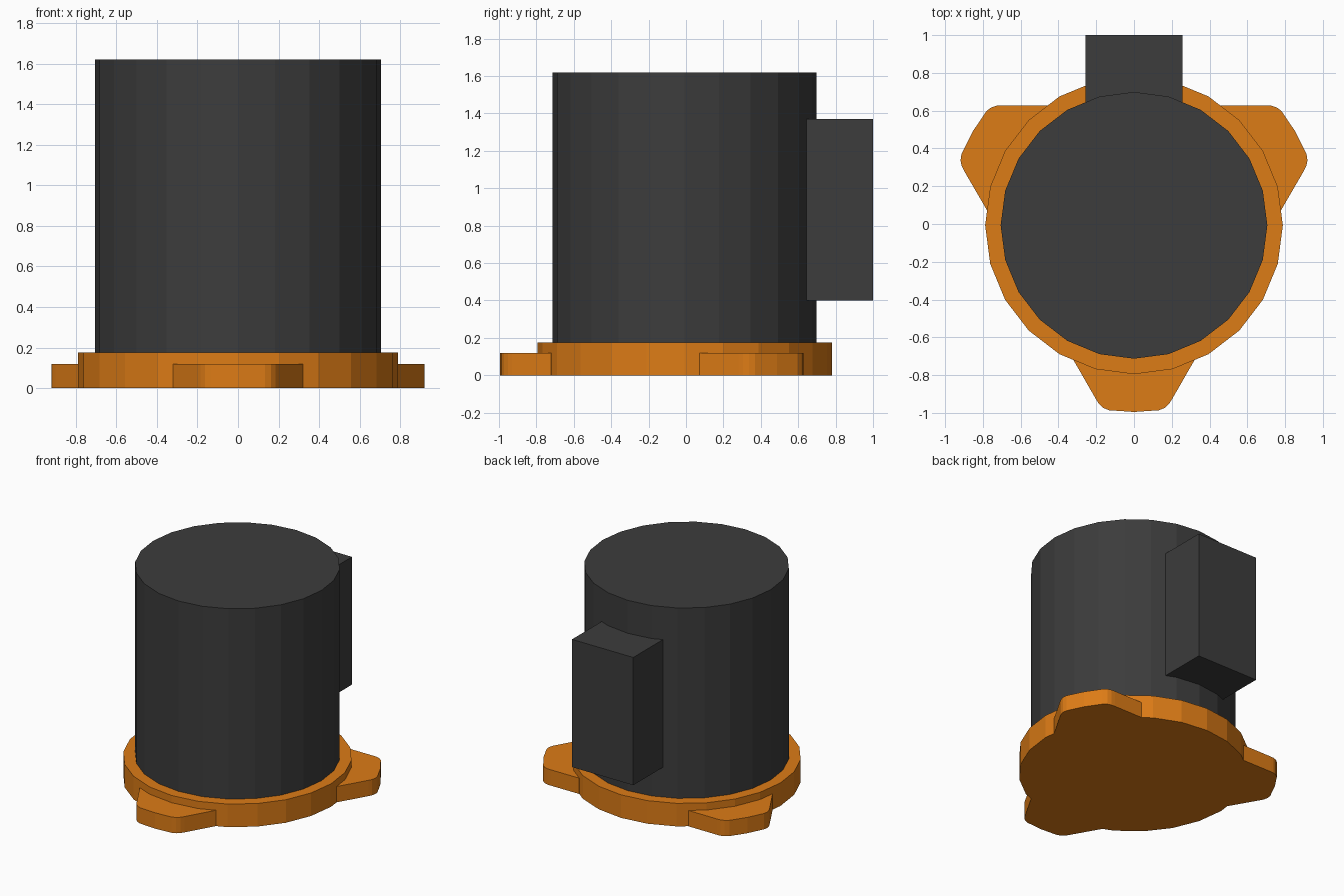
import bpy, bmesh
from math import sin, cos, radians
from mathutils import Matrix, Vector

if "Cube" in bpy.data.objects:
    bpy.data.objects.remove(bpy.data.objects["Cube"])

CY = -0.007          # y of the motor axis
R_BODY, R_FLANGE = 0.706, 0.788


def material(name, rgb):
    m = bpy.data.materials.new(name)
    m.diffuse_color = (*rgb, 1)
    m.use_nodes = True
    m.node_tree.nodes["Principled BSDF"].inputs["Base Color"].default_value = m.diffuse_color
    return m


dark = material("dark_grey", (0.045, 0.045, 0.045))
orange = material("orange", (0.72, 0.2, 0.008))


def prism(name, outline, z0, z1, mat):
    """Extrude a flat outline between two heights."""
    bm = bmesh.new()
    face = bm.faces.new([bm.verts.new((x, y + CY, z0)) for x, y in outline])
    top = bmesh.ops.extrude_face_region(bm, geom=[face])["geom"]
    bmesh.ops.translate(bm, vec=(0, 0, z1 - z0),
                        verts=[g for g in top if isinstance(g, bmesh.types.BMVert)])
    bmesh.ops.recalc_face_normals(bm, faces=bm.faces)
    me = bpy.data.meshes.new(name)
    bm.to_mesh(me)
    bm.free()
    me.materials.append(mat)
    ob = bpy.data.objects.new(name, me)
    bpy.context.collection.objects.link(ob)
    return ob


def ring(r, n=24):
    return [(r * cos(radians(360 / n * i)), r * sin(radians(360 / n * i))) for i in range(n)]


# Motor body
prism("motor_body", ring(R_BODY), 0.175, 1.62, dark)

# Connector box, its back following the round body
w = 0.257
a, b = Vector(ring(R_BODY)[4]), Vector(ring(R_BODY)[5])
t = (a.x - w) / (a.x - b.x)
side_y = a.lerp(b, t).y
bx, by = b
prism("connector_box", [(w, side_y), (w, 1 - CY), (-w, 1 - CY), (-w, side_y),
                        (-bx, by), (0, R_BODY), (bx, by)], 0.4, 1.37, dark)

# Flange disc with three lower mounting ears joined into it
flange = prism("flange", ring(R_FLANGE), 0, 0.175, orange)
half = [(0.25, -0.5), (0.32, -0.714), (0.200, -0.923), (0.185, -0.946),
        (0.162, -0.967), (0.132, -0.979)]
ear = half + [(0, -0.988)] + [(-x, y) for x, y in reversed(half)]
ears = []
for i in range(3):
    rot = Matrix.Rotation(radians(120 * i), 2)
    ob = prism("ear", [tuple(rot @ Vector(p)) for p in ear], 0, 0.12, orange)
    ob.hide_render = True
    ears.append(ob)
    mod = flange.modifiers.new("join_ear", "BOOLEAN")
    mod.operation = "UNION"
    mod.solver = "EXACT"
    mod.object = ob

# Bake the joined flange and merge its flat faces
bpy.context.view_layer.update()
dg = bpy.context.evaluated_depsgraph_get()
joined = bpy.data.meshes.new_from_object(flange.evaluated_get(dg))
flange.modifiers.clear()
flange.data = joined
bm = bmesh.new()
bm.from_mesh(joined)
bmesh.ops.dissolve_limit(bm, angle_limit=radians(1), verts=bm.verts, edges=bm.edges)
bm.to_mesh(joined)
bm.free()
for ob in ears:
    bpy.data.objects.remove(ob)
